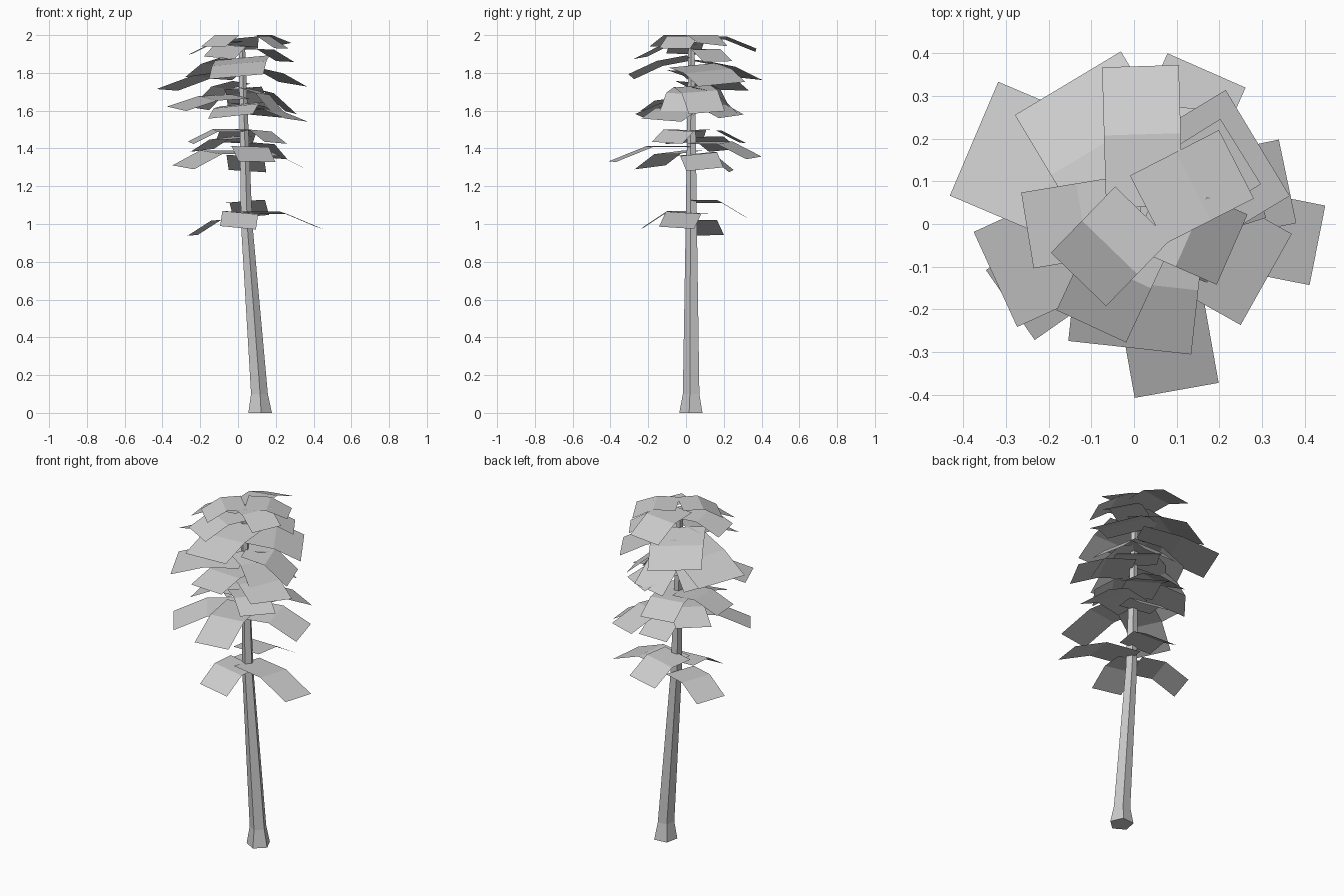
import bpy, bmesh, math, random
from mathutils import Vector

if "Cube" in bpy.data.objects:
    bpy.data.objects.remove(bpy.data.objects["Cube"])

random.seed(4)
AXIS = Vector((0.025, 0.03, 0))


def make_object(name, bm):
    mesh = bpy.data.meshes.new(name)
    bm.to_mesh(mesh)
    bm.free()
    obj = bpy.data.objects.new(name, mesh)
    bpy.context.collection.objects.link(obj)
    return obj


# Trunk: five-sided rings (x, z, radius) with flared foot and slight lean
def trunk(path, sides=5):
    bm = bmesh.new()
    rings = []
    for x, z, r in path:
        angles = [math.tau * i / sides + 1.05 for i in range(sides)]
        rings.append([bm.verts.new((x + r * math.cos(a), AXIS.y + r * math.sin(a), z))
                      for a in angles])
    for lo, hi in zip(rings, rings[1:]):
        for i in range(sides):
            j = (i + 1) % sides
            bm.faces.new((lo[i], lo[j], hi[j], hi[i]))
    bm.faces.new(rings[0][::-1])
    bm.faces.new(rings[-1])
    make_object("trunk", bm)


# Leaf card: two quads folded across the middle, drooping outward to its tip
def leaf(bm, tip, width, rise, drop):
    tip = Vector(tip)
    out = Vector((tip.x, tip.y, 0)) - AXIS
    side = Vector((-out.y, out.x, 0)).normalized() * width / 2
    side.z = random.uniform(-0.12, 0.12) * width / 2
    rows = []
    for t, lift in ((0.03, drop + rise), (0.53, drop), (1, 0)):
        p = AXIS + out * t
        p.z = tip.z + lift
        rows.append([bm.verts.new(p + s) for s in (-side, side)])
    for a, b in zip(rows, rows[1:]):
        bm.faces.new((a[0], b[0], b[1], a[1]))


# One tier of leaves, each given by its tip position
def tier(name, width, rise, drop, tips):
    bm = bmesh.new()
    for tip in tips:
        leaf(bm, tip, width, rise, drop)
    for v in bm.verts:
        v.co.z = min(v.co.z, 2)
    make_object(name, bm)


trunk([(0.115, 0, 0.066), (0.112, 0.1, 0.047), (0.045, 1, 0.032), (0.02, 1.93, 0.018)])

tier("lowest_leaves", 0.19, 0.0, 0.08, [
    (0.43, -0.05, 0.98), (0, -0.23, 0.98), (-0.24, 0.11, 0.94), (0.07, 0.31, 1.04)])
tier("lower_leaves", 0.2, 0.0, 0.08, [
    (-0.29, -0.19, 1.3), (0.1, -0.39, 1.33), (0.36, 0.1, 1.29), (0.17, 0.36, 1.35),
    (0.05, 0.24, 1.28)])
tier("mid_lower_leaves", 0.2, 0.0, 0.065, [
    (-0.25, -0.01, 1.43), (-0.02, 0.3, 1.43), (0.2, -0.1, 1.43), (-0.19, 0.2, 1.39)])
tier("middle_leaves", 0.245, 0.01, 0.055, [
    (-0.325, -0.13, 1.61), (0.31, -0.13, 1.55), (-0.04, -0.24, 1.57), (0.16, 0.24, 1.57)])
tier("steep_leaves", 0.2, 0.03, 0.11, [
    (0.28, 0.11, 1.59), (-0.2, 0.15, 1.61), (0.05, 0.28, 1.58), (0.22, -0.05, 1.58)])
tier("upper_leaves", 0.29, 0.03, 0.07, [
    (-0.375, 0.2, 1.71), (-0.155, 0.33, 1.77), (0.29, 0.19, 1.74),
    (-0.01, -0.29, 1.78)])
tier("crown_leaves", 0.18, 0.0, 0.065, [
    (0.015, 0.37, 1.92), (0.25, 0.17, 1.86), (-0.25, -0.015, 1.9), (-0.13, -0.13, 1.94),
    (-0.1, -0.24, 1.88), (0.23, -0.06, 1.93), (0.24, 0.14, 1.95)])
